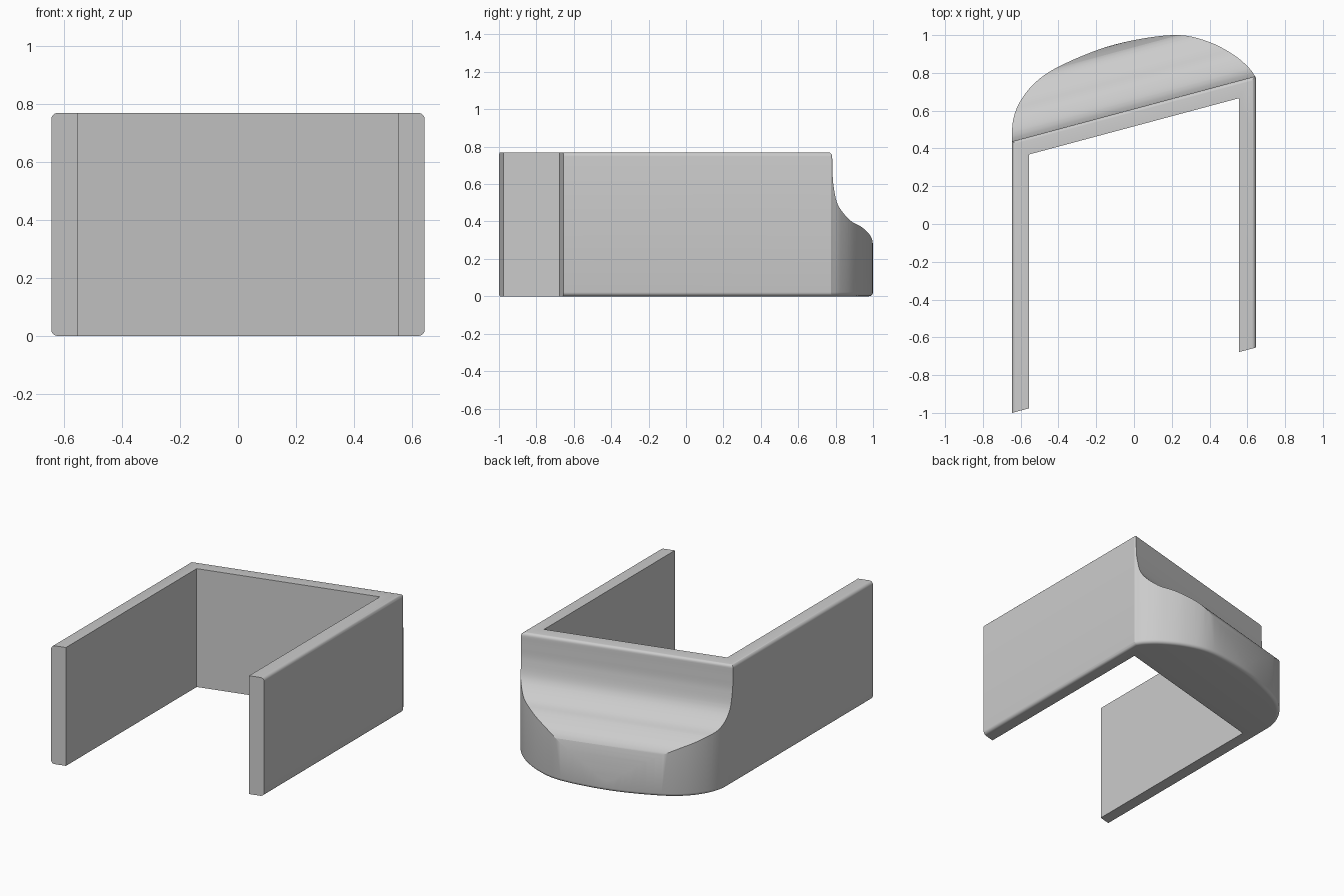
import bpy, bmesh, math
from mathutils import Vector

HEIGHT = 0.77
SLANT = math.tan(math.radians(15))
BACK = 0.61          # y of the slanted back line at x = 0

cube = bpy.data.objects.get("Cube")
if cube:
    bpy.data.objects.remove(cube, do_unlink=True)

grey = bpy.data.materials.new("light grey")
grey.use_nodes = True
grey.diffuse_color = (0.6, 0.6, 0.6, 1)
grey.node_tree.nodes["Principled BSDF"].inputs["Base Color"].default_value = (0.6, 0.6, 0.6, 1)


def spline(points, steps):
    """Smooth curve through the points (Catmull-Rom)."""
    p = [Vector(q) for q in points]
    p = [2 * p[0] - p[1]] + p + [2 * p[-1] - p[-2]]
    out = []
    for a, b, c, d in zip(p, p[1:], p[2:], p[3:]):
        for i in range(steps):
            t = i / steps
            out.append(0.5 * (2 * b + (c - a) * t + (2 * a - 5 * b + 4 * c - d) * t ** 2
                              + (3 * b - a - 3 * c + d) * t ** 3))
    return out + [p[-2]]


def prism(name, start, end, bevel=0):
    """Solid between two matching rings, with optional rounded rims."""
    bm = bmesh.new()
    rings = [[bm.verts.new(v) for v in ring] for ring in (start, end)]
    caps = [bm.faces.new(r) for r in rings]
    n = len(start)
    for i in range(n):
        j = (i + 1) % n
        bm.faces.new((rings[0][i], rings[0][j], rings[1][j], rings[1][i]))
    bmesh.ops.recalc_face_normals(bm, faces=bm.faces)
    if bevel:
        rims = [e for f in caps for e in f.edges]
        bmesh.ops.bevel(bm, geom=rims, offset=bevel, segments=5, profile=0.5, affect='EDGES')
    mesh = bpy.data.meshes.new(name)
    bm.to_mesh(mesh)
    bm.free()
    mesh.materials.append(grey)
    obj = bpy.data.objects.new(name, mesh)
    bpy.context.collection.objects.link(obj)
    return obj


def combine(target, tool, operation):
    mod = target.modifiers.new(operation, 'BOOLEAN')
    mod.object, mod.operation, mod.solver = tool, operation, 'EXACT'
    bpy.context.view_layer.objects.active = target
    bpy.ops.object.modifier_apply(modifier=mod.name)
    bpy.data.objects.remove(tool, do_unlink=True)


# Plan of the whole block, with the lopsided rounded nose at the back
nose = spline([(-0.645, 0.44), (-0.641, 0.545), (-0.605, 0.645), (-0.526, 0.746),
               (-0.405, 0.83), (-0.18, 0.926), (0.03, 0.979), (0.24, 1.0),
               (0.4, 0.963), (0.53, 0.894), (0.61, 0.825), (0.645, 0.775)], 5)
plan = [(-0.645, -1.3)] + [(p.x, p.y) for p in nose] + [(0.645, -1.3)]
body = prism("curved_back_bracket", [(x, y, 0) for x, y in plan],
             [(x, y, HEIGHT) for x, y in plan], bevel=0.022)

# Side profile swept along the slanted back: rounded lip, then an S-curve
lip = [(-0.02 + 0.02 * math.sin(a), HEIGHT - 0.02 + 0.02 * math.cos(a))
       for a in (math.pi / 8 * i for i in range(4))]
sweep = spline([(0, HEIGHT - 0.02), (0.002, 0.68), (0.008, 0.594), (0.037, 0.487),
                (0.12, 0.406), (0.21, 0.369), (0.296, 0.316), (0.336, 0.25),
                (0.358, 0.16), (0.367, 0.07), (0.372, -0.1)], 6)
profile = [(-1.437, -0.1), (-1.437, HEIGHT)] + lip + [tuple(p) for p in sweep]
rings = [[(x, BACK + v + SLANT * x, z) for v, z in profile] for x in (-0.9, 0.9)]
combine(body, prism("profile_tool", *rings), 'INTERSECT')

# Open channel between the two arms
w = 0.555
channel = [(-w, -2), (-w, 0.517 - SLANT * w), (w, 0.517 + SLANT * w), (w, -2)]
combine(body, prism("channel_tool", [(x, y, -0.2) for x, y in channel],
                    [(x, y, 1) for x, y in channel]), 'DIFFERENCE')

bpy.ops.object.select_all(action='DESELECT')
body.select_set(True)
bpy.context.view_layer.objects.active = body
bpy.ops.object.shade_smooth_by_angle(angle=math.radians(28))
